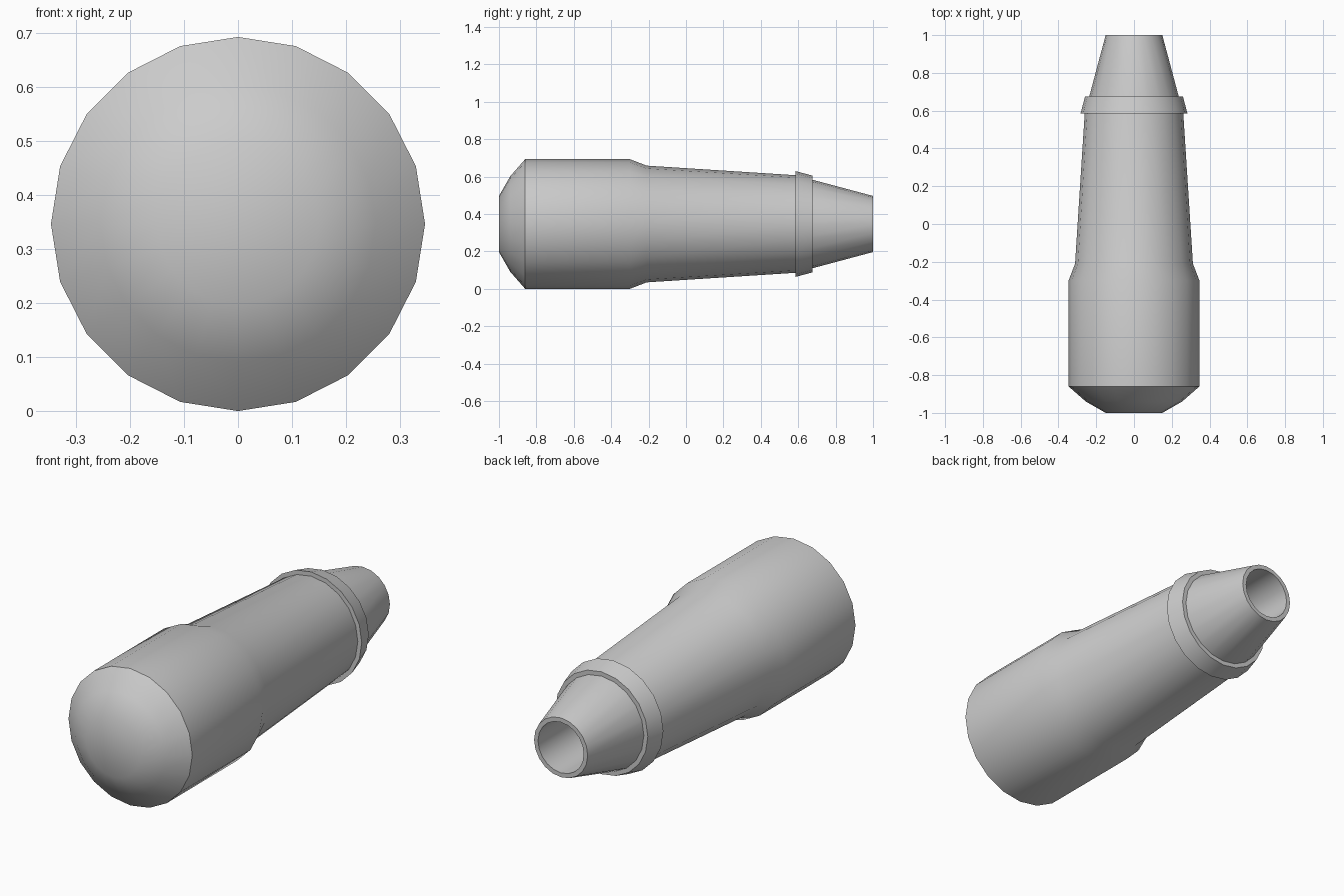
import bpy
import bmesh
from math import cos, sin, tau, radians

if "Cube" in bpy.data.objects:
    bpy.data.objects.remove(bpy.data.objects["Cube"])

SIDES = 20
AXIS_Z = 0.3465


def lathe(name, profile, closed=False):
    """Revolve (y, radius) points around the horizontal y axis."""
    bm = bmesh.new()
    rings = []
    for y, r in profile:
        rings.append([bm.verts.new((r * cos(tau * i / SIDES), y,
                                    AXIS_Z + r * sin(tau * i / SIDES)))
                      for i in range(SIDES)])
    pairs = list(zip(rings, rings[1:]))
    if closed:
        pairs.append((rings[-1], rings[0]))
    else:
        bm.faces.new(rings[0])
        bm.faces.new(rings[-1])
    for a, b in pairs:
        for i in range(SIDES):
            j = (i + 1) % SIDES
            bm.faces.new((a[i], a[j], b[j], b[i]))
    bmesh.ops.recalc_face_normals(bm, faces=bm.faces[:])
    mesh = bpy.data.meshes.new(name)
    bm.to_mesh(mesh)
    bm.free()
    obj = bpy.data.objects.new(name, mesh)
    bpy.context.collection.objects.link(obj)
    bpy.ops.object.select_all(action='DESELECT')
    obj.select_set(True)
    bpy.context.view_layer.objects.active = obj
    bpy.ops.object.shade_smooth_by_angle(angle=radians(40))
    return obj


# Main body: domed end, thick grip, shoulder, tapered barrel, nozzle and bore
lathe("body", [
    (-1.0, 0.15), (-0.94, 0.255), (-0.86, 0.3465), (-0.30, 0.3465),
    (-0.21, 0.312), (0.585, 0.261), (1.0, 0.15),
    (1.0, 0.128), (0.6, 0.128),
])

# Raised band where the barrel meets the nozzle
lathe("collar", [
    (0.585, 0.25), (0.585, 0.283), (0.675, 0.259), (0.675, 0.226),
], closed=True)
